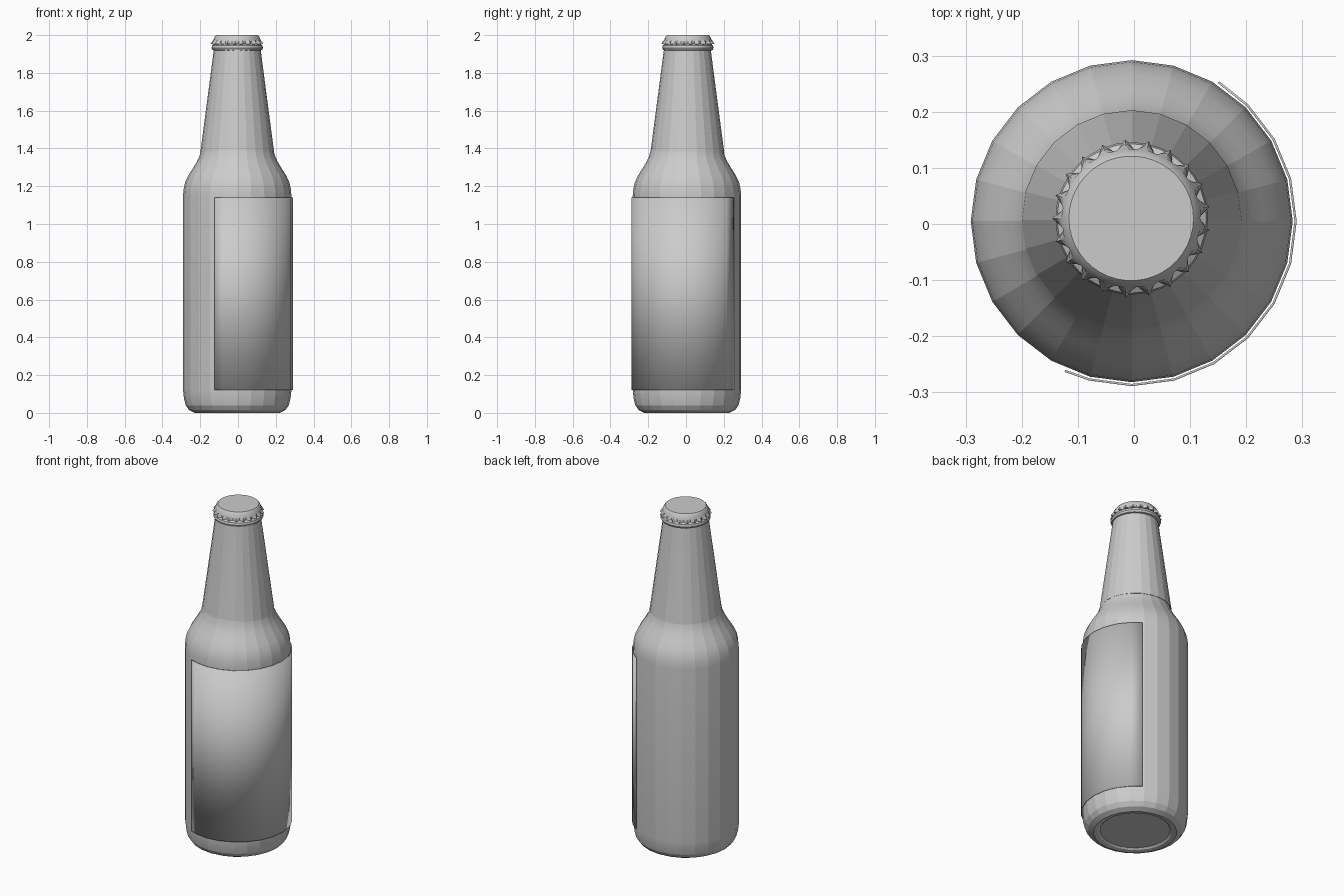
import bpy, bmesh, math

if "Cube" in bpy.data.objects:
    bpy.data.objects.remove(bpy.data.objects["Cube"], do_unlink=True)

GREY = (0.6, 0.6, 0.6, 1)
grey = bpy.data.materials.new("plain grey")
grey.use_nodes = True
grey.diffuse_color = GREY
grey.node_tree.nodes["Principled BSDF"].inputs["Base Color"].default_value = GREY


def finish(name, bm, center, smooth_angle):
    mesh = bpy.data.meshes.new(name)
    bm.to_mesh(mesh)
    bm.free()
    mesh.materials.append(grey)
    obj = bpy.data.objects.new(name, mesh)
    obj.location = (center[0], center[1], 0)
    bpy.context.collection.objects.link(obj)
    bpy.ops.object.select_all(action="DESELECT")
    obj.select_set(True)
    bpy.context.view_layer.objects.active = obj
    bpy.ops.object.shade_smooth_by_angle(angle=math.radians(smooth_angle))
    return obj


def lathe(name, profile, sides, center, smooth_angle=12):
    """Spin (radius, height, scallop) rings; scallop alternates the radius."""
    bm = bmesh.new()
    rings = []
    for r, z, *scallop in profile:
        wave = scallop[0] if scallop else 0
        ring = []
        for i in range(sides):
            a = math.tau * i / sides
            rr = r + (wave if i % 2 else -wave)
            ring.append(bm.verts.new((rr * math.cos(a), rr * math.sin(a), z)))
        rings.append(ring)
    for low, high in zip(rings, rings[1:]):
        for i in range(sides):
            j = (i + 1) % sides
            bm.faces.new((low[i], low[j], high[j], high[i]))
    bm.faces.new(rings[0][::-1])
    bm.faces.new(rings[-1])
    return finish(name, bm, center, smooth_angle)


# Main glass body: rounded foot, straight wall, sloping shoulder
lathe("bottle_body", [
    (0.19, 0.012), (0.2, 0.004), (0.225, 0.0), (0.255, 0.015), (0.273, 0.04),
    (0.282, 0.075), (0.287, 0.12), (0.287, 1.15), (0.284, 1.185),
    (0.276, 1.22), (0.26, 1.255), (0.235, 1.295), (0.214, 1.33),
    (0.2, 1.36), (0.191, 1.395)], 24, (-0.004, 0.005))

# Tapered neck sleeve, a little proud of the shoulder at its lower edge
lathe("neck", [(0.188, 1.378), (0.196, 1.378), (0.19, 1.42), (0.123, 1.93)],
      24, (-0.004, 0.007))

# Rounded lip below the cap
lathe("neck_lip", [(0.12, 1.918), (0.131, 1.921), (0.136, 1.932),
                   (0.133, 1.945), (0.12, 1.953)], 32, (-0.004, 0.01), 30)

# Crown cap with a pointed, crimped skirt
lathe("crown_cap", [(0.115, 1.95), (0.13, 1.953, 0.011), (0.128, 1.963, 0.007),
                    (0.124, 1.976, 0.001), (0.118, 1.992), (0.111, 2.0)],
      42, (-0.005, 0.01), 25)

# Body label: thin sheet wrapped around the left front side
bm = bmesh.new()
columns = []
for degrees in [-114, *range(-105, 46, 15), 58]:
    a = math.radians(degrees)
    x, y = 0.294 * math.cos(a), 0.294 * math.sin(a)
    columns.append([bm.verts.new((x, y, z)) for z in (0.12, 1.14)])
for (a0, a1), (b0, b1) in zip(columns, columns[1:]):
    bm.faces.new((a0, b0, b1, a1))
label = finish("body_label", bm, (-0.004, 0.005), 12)
thickness = label.modifiers.new("thickness", "SOLIDIFY")
thickness.thickness = 0.004
thickness.offset = -1
